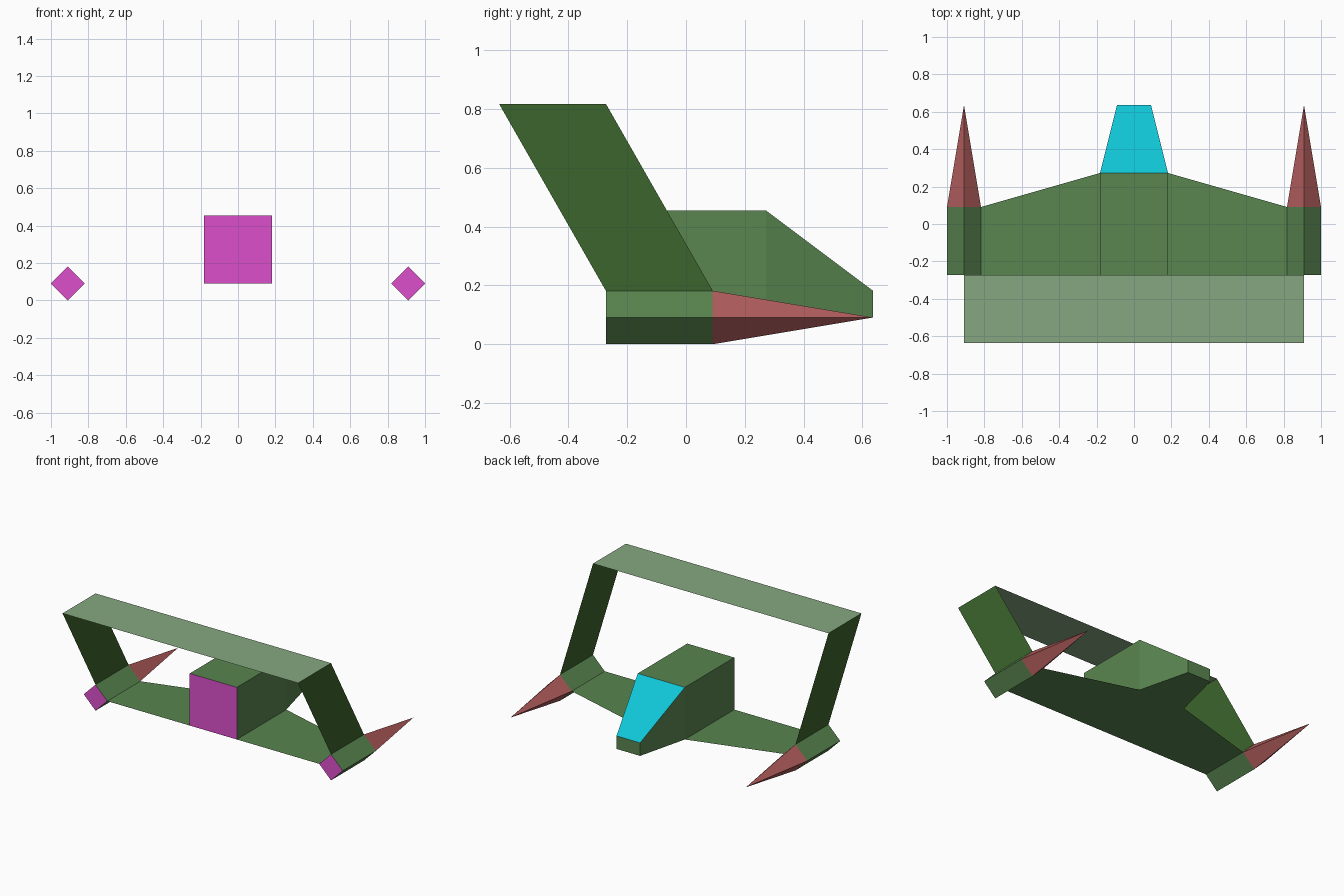
import bpy, bmesh

if "Cube" in bpy.data.objects:
    bpy.data.objects.remove(bpy.data.objects["Cube"])

U = 1 / 11  # modelling unit: the whole span is 22 units


def material(name, rgb):
    m = bpy.data.materials.new(name)
    m.diffuse_color = (*rgb, 1)
    m.use_nodes = True
    m.node_tree.nodes["Principled BSDF"].inputs["Base Color"].default_value = m.diffuse_color
    return m


green = material("hull_green", (0.10, 0.235, 0.08))
dark = material("fin_green", (0.045, 0.13, 0.025))
pale = material("tail_green", (0.24, 0.39, 0.22))
cyan = material("glass_cyan", (0.005, 0.56, 0.67))
magenta = material("exhaust_magenta", (0.72, 0.08, 0.60))
red = material("cone_red", (0.45, 0.11, 0.11))


def loft(name, rings, mats, back=None, front=None, sides=(0,), mirror=False):
    """Skin rings of points (in units) from back to front; back/front are cap material slots."""
    bm = bmesh.new()
    loops = [[bm.verts.new([c * U for c in p]) for p in ring] for ring in rings]
    for a, b in zip(loops, loops[1:]):
        n = len(a)
        for i in range(n):
            j = (i + 1) % n
            corners = [a[i], a[j], b[0]] if len(b) == 1 else [a[i], a[j], b[j], b[i]]
            bm.faces.new(corners).material_index = sides[i % len(sides)]
    for loop, slot in ((loops[0], back), (loops[-1], front)):
        if slot is not None:
            bm.faces.new(loop).material_index = slot
    bmesh.ops.recalc_face_normals(bm, faces=bm.faces)
    # open tubes have no reliable outside, so point their faces away from the axis
    mid = sum((v.co for v in bm.verts), bm.verts[:][0].co * 0) / len(bm.verts)
    for f in bm.faces:
        if len(bm.faces) > 1 and f.normal.dot(f.calc_center_median() - mid) < 0:
            f.normal_flip()
    return finish(name, bm, mats, mirror)


def sheet(name, points, mat, mirror=False):
    """A single flat panel."""
    bm = bmesh.new()
    bm.faces.new([bm.verts.new([c * U for c in p]) for p in points])
    return finish(name, bm, [mat], mirror)


def finish(name, bm, mats, mirror):
    me = bpy.data.meshes.new(name)
    bm.to_mesh(me)
    bm.free()
    for m in mats:
        me.materials.append(m)
    ob = bpy.data.objects.new(name, me)
    bpy.context.collection.objects.link(ob)
    if mirror:
        ob.modifiers.new("mirror", 'MIRROR').use_axis[0] = True
    return ob


def box_ring(half, y, z0, z1):
    return [(-half, y, z0), (half, y, z0), (half, y, z1), (-half, y, z1)]


def diamond(y):
    return [(11, y, 1), (10, y, 2), (9, y, 1), (10, y, 0)]


# central hull with its glowing rear face
loft("hull", [box_ring(2, -3, 1, 5), box_ring(2, 3, 1, 5)], [green, magenta], back=1)

# tapered nose, windscreen on the sloping top side
loft("nose", [box_ring(2, 3, 1, 5), box_ring(1, 7, 1, 2)], [green, cyan],
     front=0, sides=(0, 0, 1, 0))

# wings
sheet("wings", [(2, -3, 1), (9, -3, 1), (9, 1, 1), (2, 3, 1)], green, mirror=True)

# wingtip pods and their pointed cones
loft("wingtip_pods", [diamond(-3), diamond(1)], [green, magenta], back=1, mirror=True)
loft("pod_cones", [diamond(1), [(10, 7, 1)]], [red], mirror=True)

# swept fins joined by the raised tail plane
sheet("tail_fins", [(10, -3, 2), (10, 1, 2), (10, -3, 9), (10, -7, 9)], dark, mirror=True)
sheet("tail_plane", [(-10, -7, 9), (10, -7, 9), (10, -3, 9), (-10, -3, 9)], pale)
